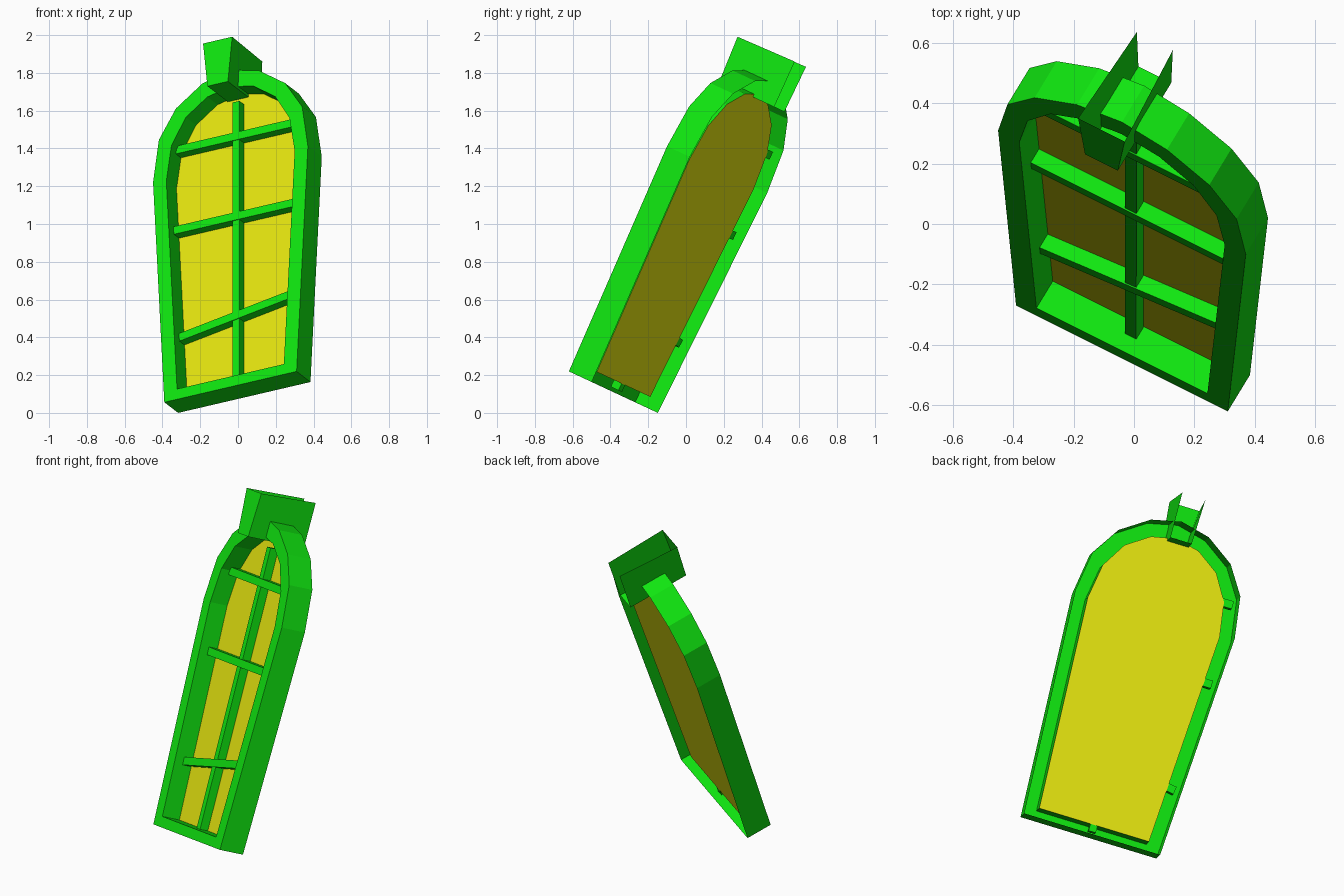
import bpy
from mathutils import Matrix, Vector

if "Cube" in bpy.data.objects:
    bpy.data.objects.remove(bpy.data.objects["Cube"], do_unlink=True)

# Leaning frame of reference: local x = width, y = depth to the back, z = up the window
WIDE = Vector((0.876, -0.438, 0.204)).normalized()
RISE = Vector((0, 0.4226, 0.906)).normalized()
BACK = RISE.cross(WIDE)
LEAN = Matrix.Translation((-0.04, -0.445, 0.138)) @ Matrix((WIDE, BACK, RISE)).transposed().to_4x4()


def material(name, colour):
    mat = bpy.data.materials.new(name)
    mat.use_nodes = True
    mat.diffuse_color = colour
    mat.node_tree.nodes["Principled BSDF"].inputs["Base Color"].default_value = colour
    return mat


GREEN = material("bright green", (0.005, 0.78, 0.005, 1))
YELLOW = material("yellow", (0.78, 0.78, 0.005, 1))


def add_part(name, verts, faces, mat):
    mesh = bpy.data.meshes.new(name)
    mesh.from_pydata(verts, [], faces)
    mesh.materials.append(mat)
    obj = bpy.data.objects.new(name, mesh)
    obj.matrix_world = LEAN
    bpy.context.collection.objects.link(obj)
    return obj


def mirrored(half):
    """Close a right-hand half outline, given from the base to the apex."""
    return half + [(-x, z) for x, z in reversed(half) if x > 0]


def add_bar(name, start, end, width, front, back):
    """Square bar between two points on the window plane."""
    a, b = Vector(start), Vector(end)
    side = (b - a).orthogonal().normalized() * width / 2
    corners = [a - side, b - side, b + side, a + side]
    verts = [(c.x, y, c.y) for y in (front, back) for c in corners]
    faces = [(0, 1, 2, 3), (7, 6, 5, 4)]
    faces += [(i, i + 4, (i + 1) % 4 + 4, (i + 1) % 4) for i in range(4)]
    add_part(name, verts, faces, GREEN)


# Arched frame: hollow moulding, open at the back
outer = mirrored([(0.40, 0), (0.468, 1.30), (0.433, 1.54), (0.33, 1.70), (0.17, 1.81), (0, 1.85)])
inner = mirrored([(0.323, 0.06), (0.388, 1.29), (0.357, 1.49), (0.27, 1.635), (0.14, 1.725), (0, 1.755)])
PANE = 0.112
rings = [(outer, 0.152), (outer, 0), (inner, 0), (inner, PANE)]
n = len(outer)
verts = [(x, y, z) for ring, y in rings for x, z in ring]
faces = [(r * n + i, r * n + (i + 1) % n, (r + 1) * n + (i + 1) % n, (r + 1) * n + i)
         for r in range(len(rings) - 1) for i in range(n)]
add_part("arched_frame", verts, faces, GREEN)

# Glass
add_part("window_pane", [(x, PANE, z) for x, z in inner], [tuple(range(n))], YELLOW)

# Glazing bars, the lowest one crooked
add_bar("upright_bar", (0, 0.02), (0, 1.69), 0.042, 0.06, 0.111)
add_bar("upper_bar", (-0.41, 1.487), (0.345, 1.487), 0.045, 0.055, 0.111)
add_bar("middle_bar", (-0.42, 1.02), (0.35, 1.02), 0.045, 0.055, 0.111)
add_bar("lower_bar", (-0.385, 0.382), (0.335, 0.49), 0.045, 0.055, 0.111)

# Keystone: tapered box without top or back
verts = [(-0.016 + s * half, y, z)
         for half, y, z in ((0.062, -0.112, 1.728), (0.088, -0.112, 1.983),
                            (0.062, 0.254, 1.728), (0.068, 0.254, 1.992))
         for s in (-1, 1)]
add_part("keystone", verts, [(0, 1, 3, 2), (0, 2, 6, 4), (1, 5, 7, 3), (0, 4, 5, 1)], GREEN)
